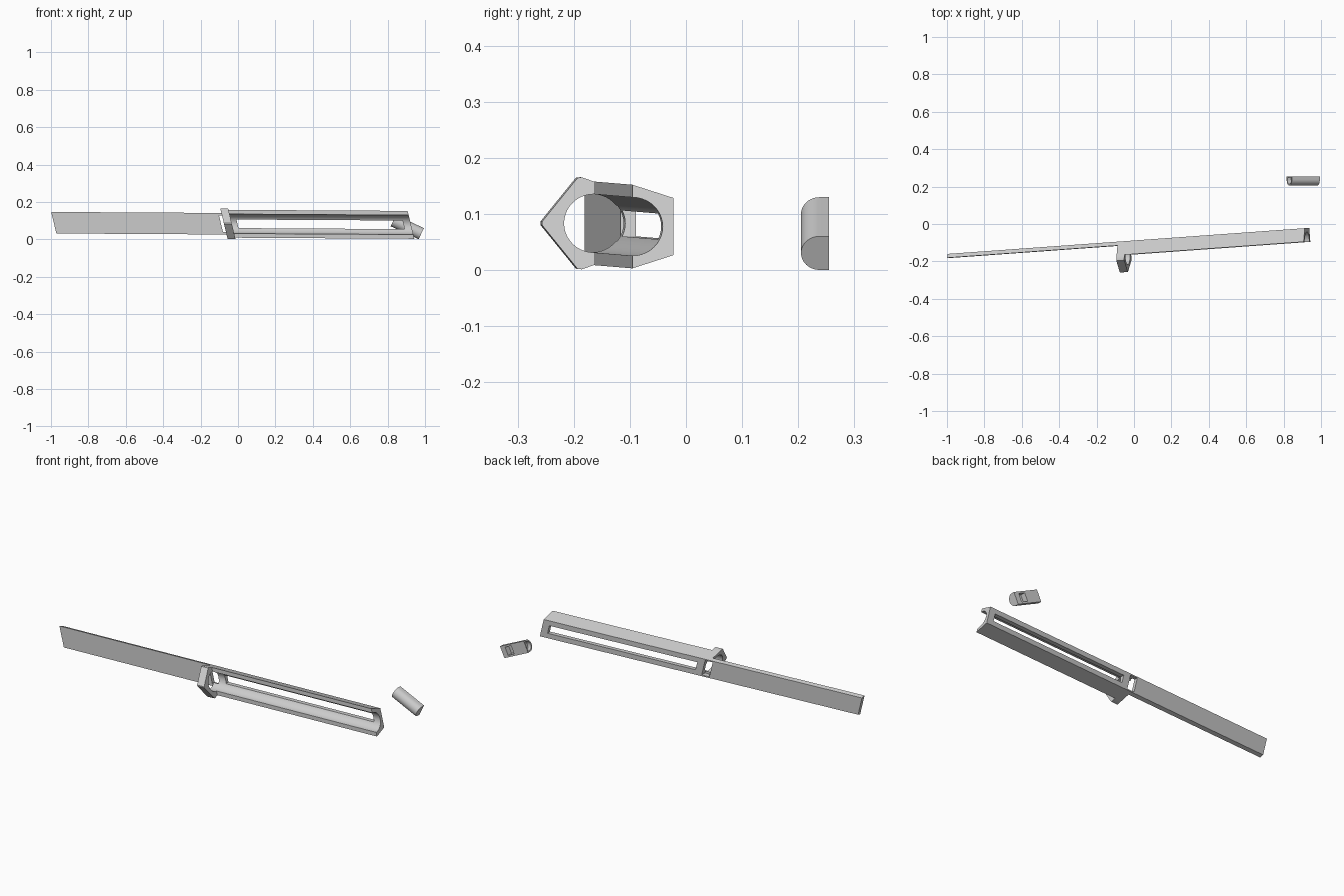
import bpy, bmesh
from math import sin, cos, pi, radians

if "Cube" in bpy.data.objects:
    bpy.data.objects.remove(bpy.data.objects["Cube"])


def skew(x, y, z):
    # body runs slightly diagonally and leans, with slanted ends
    return (x - 0.24 * z, -0.089 + 0.072 * x + y, 0.083 - 0.006 * x + z)


A = radians(25)


def tilt(x, y, z):
    # placement of the loose end piece
    return (0.905 + x * cos(A) + z * sin(A), 0.255 + y, 0.065 - x * sin(A) + z * cos(A))


def prism(name, profile, x0, x1, place, smooth=True):
    """Extrude a (y, z) profile along x, then place it."""
    bm = bmesh.new()
    a = [bm.verts.new(place(x0, y, z)) for y, z in profile]
    b = [bm.verts.new(place(x1, y, z)) for y, z in profile]
    bm.faces.new(a)
    bm.faces.new(b[::-1])
    n = len(a)
    for i in range(n):
        j = (i + 1) % n
        bm.faces.new((a[i], b[i], b[j], a[j]))
    bmesh.ops.recalc_face_normals(bm, faces=bm.faces)
    me = bpy.data.meshes.new(name)
    bm.to_mesh(me)
    bm.free()
    ob = bpy.data.objects.new(name, me)
    bpy.context.collection.objects.link(ob)
    if smooth:
        bpy.ops.object.select_all(action='DESELECT')
        ob.select_set(True)
        bpy.context.view_layer.objects.active = ob
        bpy.ops.object.shade_smooth_by_angle(angle=radians(30))
    return ob


def box(name, x0, x1, y0, y1, h, place):
    ob = prism(name, [(y0, -h), (y1, -h), (y1, h), (y0, h)], x0, x1, place, False)
    ob.hide_render = True
    ob.hide_viewport = True
    return ob


def cut(ob, cutter):
    m = ob.modifiers.new("cut", 'BOOLEAN')
    m.operation = 'DIFFERENCE'
    m.solver = 'EXACT'
    m.object = cutter


def arc(cy, ry, rz, n=20):
    """Half ellipse from +z to -z, bulging toward ry."""
    return [(cy + ry * sin(pi * i / n), rz * cos(pi * i / n)) for i in range(n + 1)]


# long body with a half-round trough open to the front
front = -0.073
body = prism("trough_body",
             [(0, 0.051), (front, 0.0745)] + arc(front, 0.054, 0.052)
             + [(front, -0.0745), (0, -0.051)], -0.075, 0.925, skew)

# thin plate continuing the back wall
plate = prism("back_plate",
              [(0, 0.051), (-0.021, 0.0575), (-0.021, -0.0575), (0, -0.051)],
              -0.985, -0.075, skew)

# pointed half ring that closes the round opening
outer = [(front, 0.0745), (-0.094, 0.082), (-0.102, 0.081), (-0.162, 0.007), (-0.165, 0.003)]
outer += [(y, -z) for y, z in reversed(outer)]
prism("pointed_ring", outer + arc(front, -0.053, 0.052)[::-1], -0.075, -0.033, skew)

# long slot in the body and small gap beside the ring
cut(body, box("slot_cutter", -0.003, 0.885, -0.06, 0.02, 0.023, skew))
gap = box("gap_cutter", -0.091, -0.045, -0.03, 0.02, 0.044, skew)
cut(body, gap)
cut(plate, gap)

# loose half-round end piece with pockets
cap = prism("half_round_piece", [(0, 0.033)] + arc(-0.017, -0.033, 0.033) + [(0, -0.033)],
            -0.0825, 0.0825, tilt)
cut(cap, box("back_pocket_cutter", 0.01, 0.052, -0.03, 0.02, 0.023, tilt))
end_pocket = prism("end_pocket_cutter",
                   [(-0.006, 0.025)] + arc(-0.017, -0.025, 0.025) + [(-0.006, -0.025)],
                   -0.1, -0.06, tilt, False)
end_pocket.hide_render = True
end_pocket.hide_viewport = True
cut(cap, end_pocket)
